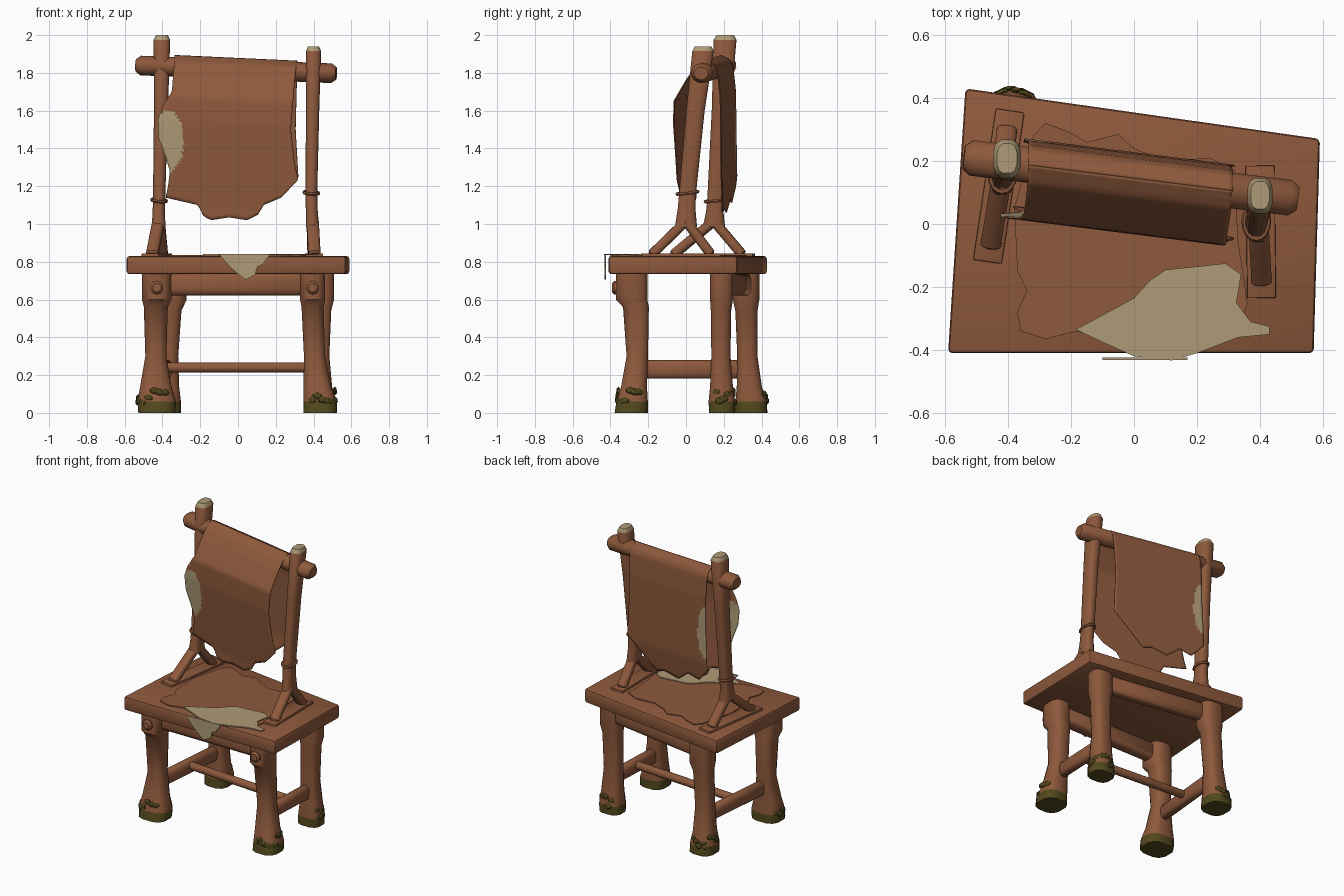
import bpy, bmesh, math, random
from mathutils import Vector, Matrix

if "Cube" in bpy.data.objects:
    bpy.data.objects.remove(bpy.data.objects["Cube"])

random.seed(4)


def material(name, rgb):
    m = bpy.data.materials.new(name)
    m.diffuse_color = (*rgb, 1)
    m.use_nodes = True
    m.node_tree.nodes["Principled BSDF"].inputs["Base Color"].default_value = m.diffuse_color
    return m


BROWN = material("brown wood", (0.27, 0.100, 0.045))
TAN = material("pale tan", (0.43, 0.33, 0.185))
MOSS = material("dark moss", (0.085, 0.065, 0.012))


def finish(name, bm, mats, smooth=40, matrix=None):
    bmesh.ops.recalc_face_normals(bm, faces=bm.faces)
    me = bpy.data.meshes.new(name)
    if matrix:
        bm.transform(matrix)
    bm.to_mesh(me)
    bm.free()
    for m in mats:
        me.materials.append(m)
    ob = bpy.data.objects.new(name, me)
    bpy.context.collection.objects.link(ob)
    bpy.ops.object.select_all(action='DESELECT')
    ob.select_set(True)
    bpy.context.view_layer.objects.active = ob
    if smooth:
        bpy.ops.object.shade_smooth_by_angle(angle=math.radians(smooth))
    return ob


def loft(name, rings, mats=(BROWN,), n=12, square=0.7, rule=None, matrix=None):
    """Skin rounded-square rings (x, y, z, half width x, half width y)."""
    bm = bmesh.new()
    loops = []
    for x, y, z, rx, ry in rings:
        loop = []
        for i in range(n):
            a = 2 * math.pi * (i + 0.5) / n
            c, s = math.cos(a), math.sin(a)
            loop.append(bm.verts.new((x + rx * math.copysign(abs(c) ** square, c),
                                      y + ry * math.copysign(abs(s) ** square, s), z)))
        loops.append(loop)
    for lo, hi in zip(loops, loops[1:]):
        for i in range(n):
            j = (i + 1) % n
            bm.faces.new((lo[i], lo[j], hi[j], hi[i]))
    bm.faces.new(loops[0][::-1])
    bm.faces.new(loops[-1])
    if rule:
        for f in bm.faces:
            f.material_index = rule(f.calc_center_median())
    return finish(name, bm, mats, matrix=matrix)


def rod(name, a, b, rx, ry, end=0.02, n=12, square=1.0):
    """Bar from a to b with chamfered ends; ry is the upright half height when level."""
    a, b = Vector(a), Vector(b)
    d = b - a
    h = d.length
    side = Vector((0, 0, 1)).cross(d).normalized()
    up = d.normalized().cross(side)
    m = Matrix((side, up, d.normalized())).transposed().to_4x4()
    m.translation = a
    rings = [(0, 0, 0, rx * .65, ry * .65), (0, 0, end, rx, ry),
             (0, 0, h - end, rx, ry), (0, 0, h, rx * .65, ry * .65)]
    return loft(name, rings, n=n, square=square, matrix=m)


def prism(name, pts, z0, z1, mat, bevel=0, matrix=None):
    bm = bmesh.new()
    f = bm.faces.new([bm.verts.new((x, y, z0)) for x, y in pts])
    ext = bmesh.ops.extrude_face_region(bm, geom=[f])
    for v in ext['geom']:
        if isinstance(v, bmesh.types.BMVert):
            v.co.z = z1
    if bevel:
        bmesh.ops.bevel(bm, geom=list(bm.edges), offset=bevel, segments=2, affect='EDGES', profile=0.5)
    return finish(name, bm, [mat], smooth=30, matrix=matrix)


def interp(table, t):
    if t <= table[0][0]:
        return table[0][1]
    for (a, va), (b, vb) in zip(table, table[1:]):
        if t <= b:
            return va + (vb - va) * (t - a) / (b - a)
    return table[-1][1]


# seat slab, narrower on its right side
prism("seat", [(-.59, -.41), (.57, -.41), (.59, .27), (-.535, .43)], .735, .83, BROWN, .014)

# legs: rings from the foot up to the square block under the seat
LEGS = {
    "front_left_leg": [(-.43, -.29, 0, .10, .09), (-.43, -.285, .06, .105, .085), (-.435, -.275, .14, .085, .07),
                       (-.435, -.258, .3, .057, .058), (-.435, -.265, .56, .065, .07),
                       (-.43, -.288, .60, .08, .085), (-.43, -.288, .74, .08, .085)],
    "front_right_leg": [(.435, -.29, 0, .09, .09), (.435, -.285, .06, .09, .085), (.42, -.275, .14, .075, .07),
                        (.405, -.258, .3, .057, .058), (.395, -.265, .56, .06, .07),
                        (.395, -.288, .60, .068, .085), (.395, -.288, .74, .068, .085)],
    "back_right_leg": [(.43, .19, 0, .08, .07), (.43, .19, .06, .08, .072), (.43, .188, .14, .07, .062),
                       (.425, .185, .3, .06, .052), (.43, .185, .54, .065, .055),
                       (.435, .188, .60, .075, .062), (.435, .188, .74, .075, .062)],
    "back_left_leg": [(-.385, .345, 0, .085, .088), (-.385, .345, .06, .085, .085), (-.38, .335, .14, .07, .068),
                      (-.375, .325, .3, .06, .055), (-.36, .32, .54, .062, .06),
                      (-.35, .318, .60, .08, .072), (-.35, .318, .74, .08, .072)],
}
for name, rings in LEGS.items():
    loft(name, rings, (BROWN, MOSS), rule=lambda c: int(c.z < .05))
    # moss clump: small flattened leaves around the foot
    x, y, _, rx, ry = rings[1]
    sx, sy = math.copysign(1, x), math.copysign(1, y)
    bm = bmesh.new()
    for i in range(9):
        a = math.atan2(sy, sx) + (i / 8 - .5) * 2.6
        z = random.uniform(.05, .125)
        k = 1.0 - max(0, z - .06) * 2.2
        p = Vector((x + rx * k * math.cos(a), y + ry * k * math.sin(a), z))
        m = Matrix.Translation(p) @ Matrix.Rotation(a, 4, 'Z') @ Matrix.Diagonal((.011, .028, .020, 1))
        bmesh.ops.create_icosphere(bm, subdivisions=1, radius=1, matrix=m)
    finish(name.replace("leg", "moss"), bm, [MOSS], smooth=0)

# rails under the seat and pegs on the front legs
rod("front_rail", (-.42, -.285, .68), (.39, -.285, .68), .045, .06, square=.6)
rod("back_rail", (-.35, .318, .68), (.43, .188, .68), .04, .06, square=.6)
for side, x in (("left", -.43), ("right", .395)):
    rod(side + "_peg", (x, -.34, .663), (x, -.392, .663), .036, .036, end=.012, n=10)

# stretchers forming an H
rod("left_stretcher", (-.43, -.26, .23), (-.375, .33, .23), .032, .05, square=.7)
rod("right_stretcher", (.405, -.26, .23), (.425, .19, .23), .032, .05, square=.7)
rod("cross_stretcher", (-.41, .03, .24), (.42, -.03, .24), .027, .027)

# back posts with forked feet, base plates and rope rings
POSTS = {
    "left": [(-.42, .148, .985, .038, .06), (-.42, .152, 1.06, .033, .048), (-.418, .157, 1.12, .033, .046),
             (-.408, .185, 1.6, .038, .05), (-.403, .207, 1.975, .045, .062), (-.403, .208, 2.0, .032, .048)],
    "right": [(.395, .0, .985, .035, .06), (.39, .003, 1.08, .032, .048), (.388, .008, 1.16, .032, .046),
              (.395, .05, 1.6, .036, .05), (.40, .09, 1.915, .041, .058), (.40, .091, 1.94, .03, .045)],
}
FEET = {"left": ((-.465, -.12), (-.393, .36), (-.455, -.07), (-.403, .30), 1.125),
        "right": ((.405, -.235), (.40, .185), (.405, -.185), (.40, .135), 1.165)}
for side, rings in POSTS.items():
    top = rings[-1][2]
    loft(side + "_post", rings, (BROWN, TAN), rule=lambda c, t=top: int(c.z > t - .015))
    a, b, fa, fb, ring_z = FEET[side]
    x, y, z = rings[0][:3]
    for tag, f in (("front", fa), ("back", fb)):
        rod(f"{side}_{tag}_strut", (x, y, z + .03), (*f, .835), .033, .026, end=.01, square=.7)
    d = (Vector(b) - Vector(a)).normalized() * .046
    w = Vector((-d.y, d.x))
    prism(side + "_base_plate", [Vector(a) - w, Vector(b) - w, Vector(b) + w, Vector(a) + w], .82, .845, BROWN, .004)
    bpy.ops.mesh.primitive_torus_add(major_segments=16, minor_segments=6, major_radius=.045, minor_radius=.009,
                                     location=(rings[2][0], rings[2][1], ring_z), rotation=(.12, .08, 0))
    ob = bpy.context.object
    ob.name = side + "_rope_ring"
    ob.scale = (.88, 1.2, 1)
    ob.data.materials.append(BROWN)
    bpy.ops.object.shade_smooth_by_angle()

# crossbar
rod("crossbar", (-.54, .213, 1.84), (.52, .08, 1.797), .058, .052, end=.025, n=14)


def bar_y(x):
    return .145 - .1255 * x


# hide hanging over the crossbar: front and back panels
def panel(name, left, right, bottom, offset, patch):
    bm = bmesh.new()
    nu, nv = 44, 50
    grid = []
    for j in range(nv + 1):
        t = (j / nv) ** 1.3
        row = []
        for i in range(nu + 1):
            u = i / nu
            ztop = 1.892 - .03 * u
            z = ztop + (interp(bottom, u) - ztop) * t
            x = interp(left, z) + (interp(right, z) - interp(left, z)) * u
            row.append(bm.verts.new((x, bar_y(x) + interp(offset, z + .03 * u), z)))
        grid.append(row)
    for j in range(nv):
        for i in range(nu):
            f = bm.faces.new((grid[j][i], grid[j][i + 1], grid[j + 1][i + 1], grid[j + 1][i]))
            c = f.calc_center_median()
            f.material_index = int(((c.x - patch[0]) / patch[1]) ** 2 + ((c.z - patch[2]) / patch[3]) ** 2 < 1)
    ob = finish(name, bm, (BROWN, TAN))
    mod = ob.modifiers.new("thickness", 'SOLIDIFY')
    mod.thickness = .006
    mod.offset = 0


panel("front_hide",
      [(1.13, -.385), (1.2, -.37), (1.28, -.36), (1.36, -.385), (1.45, -.42), (1.55, -.425), (1.62, -.40),
       (1.7, -.35), (1.89, -.335)],
      [(1.14, .29), (1.24, .318), (1.32, .30), (1.5, .28), (1.75, .30), (1.89, .315)],
      [(0, 1.14), (.26, 1.10), (.30, 1.04), (.36, 1.02), (.5, 1.035), (.64, 1.02), (.73, 1.05), (.77, 1.10),
       (.91, 1.14), (1, 1.23)],
      [(1.1, -.135), (1.3, -.155), (1.55, -.175), (1.68, -.172), (1.8, -.1), (1.86, -.055), (1.892, 0)],
      (-.37, .085, 1.44, .165))
panel("back_hide",
      [(1.2, -.35), (1.5, -.335), (1.89, -.335)],
      [(1.24, .32), (1.5, .305), (1.89, .315)],
      [(0, 1.2), (.12, 1.11), (.25, 1.13), (.38, 1.06), (.55, 1.08), (.65, 1.06), (.78, 1.13), (1, 1.25)],
      [(1.06, .055), (1.25, .08), (1.7, .075), (1.84, .06), (1.87, .045), (1.892, 0)],
      (-.345, .075, 1.46, .18))

# hide lying on the seat with its pale worn patch
prism("seat_hide", [(-.38, .05), (-.37, -.15), (-.34, -.21), (-.37, -.28), (-.36, -.34), (-.28, -.365), (-.18, -.34),
                    (0, -.4), (.2, -.4), (.33, -.35), (.36, -.25), (.33, -.05), (.32, .17), (.24, .21), (.1, .2),
                    (0, .24), (-.05, .285), (-.15, .26), (-.2, .29), (-.28, .32), (-.32, .28)], .828, .836, BROWN)
prism("seat_hide_patch", [(-.185, -.335), (-.1, -.375), (0, -.42), (.12, -.433), (.2, -.41), (.33, -.36), (.43, -.35),
                          (.43, -.325), (.37, -.31), (.325, -.25), (.34, -.16), (.29, -.125), (.2, -.135),
                          (.1, -.145), (.05, -.18), (0, -.235)], .835, .842, TAN)
# pointed lip hanging over the seat front
prism("seat_hide_lip", [(-.1, .84), (.17, .84), (.13, .785), (.105, .775), (.09, .73), (.04, .705), (0, .735),
                        (-.05, .78)], .423, .432, TAN, matrix=Matrix.Rotation(math.pi / 2, 4, 'X'))
